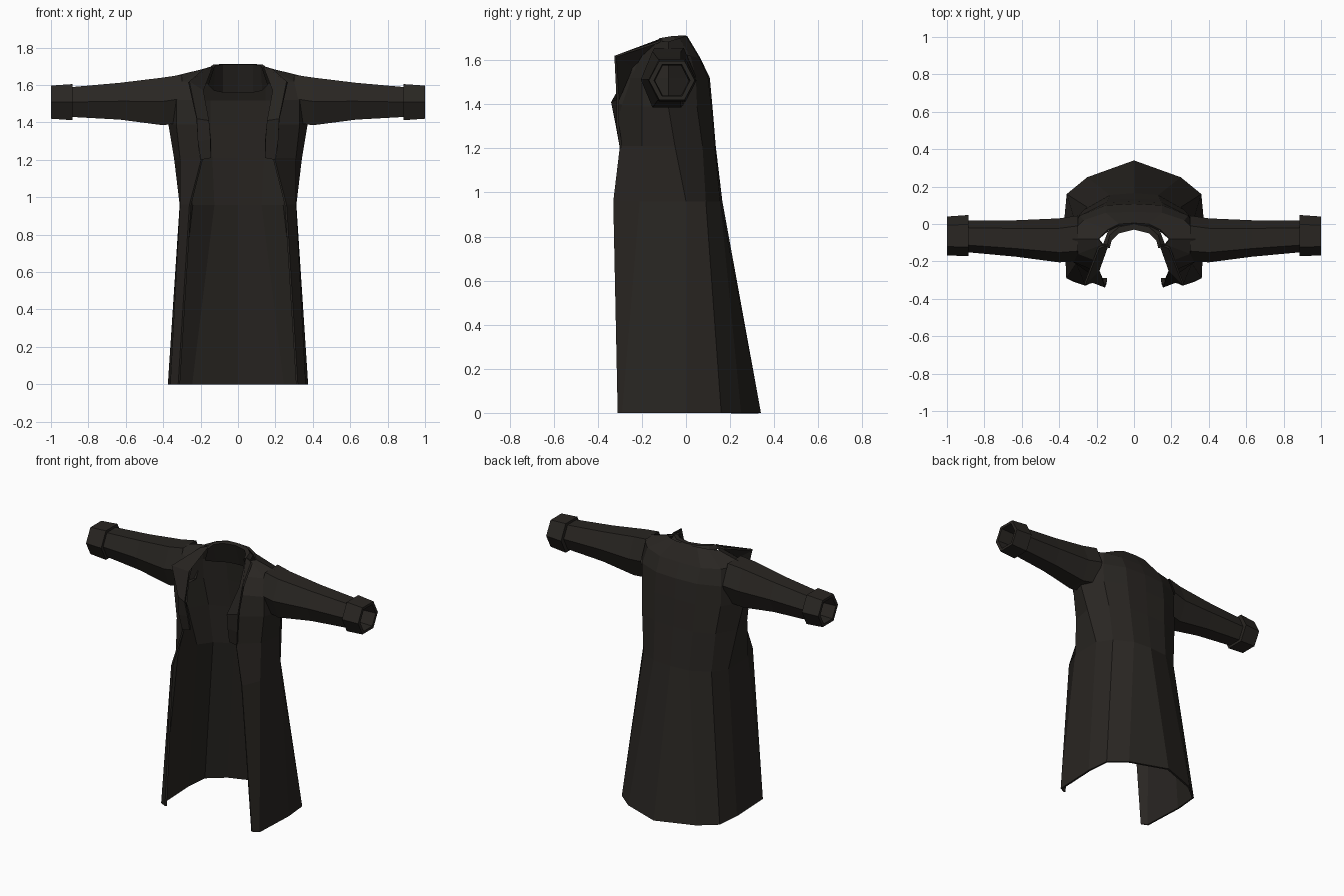
import bpy

mat = bpy.data.materials.new("dark_cloth")
mat.diffuse_color = (0.022, 0.019, 0.016, 1)


def loft(name, rows, closed=False, thick=0.0):
    """Skin rows of points with flat quads, then mirror to the other side."""
    n = len(rows[0])
    verts = [p for row in rows for p in row]
    faces = []
    for r in range(len(rows) - 1):
        for c in range(n if closed else n - 1):
            d = (c + 1) % n
            faces.append((r * n + c, (r + 1) * n + c, (r + 1) * n + d, r * n + d))
    me = bpy.data.meshes.new(name)
    me.from_pydata(verts, [], faces)
    me.materials.append(mat)
    ob = bpy.data.objects.new(name, me)
    bpy.context.collection.objects.link(ob)
    mir = ob.modifiers.new("mirror", 'MIRROR')
    mir.use_clip = True
    if thick:
        sol = ob.modifiers.new("thickness", 'SOLIDIFY')
        sol.thickness = thick
        sol.offset = -1
    return ob


def hexagon(x, y0, y1, z0, z1):
    """Flat-topped hexagon across the arm axis."""
    yc, zc, ry = (y0 + y1) / 2, (z0 + z1) / 2, (y1 - y0) / 2
    return [(x, y1, zc), (x, yc + ry * .55, z1), (x, yc - ry * .55, z1),
            (x, y0, zc), (x, yc - ry * .55, z0), (x, yc + ry * .55, z0)]


# Coat body: each ring runs from back centre round the side to the front edge
rings = [
    (0.00, [(0, .34), (.25, .25), (.36, .16), (.375, 0), (.362, -.29), (.32, -.31)]),
    (0.96, [(0, .165), (.13, .155), (.25, .09), (.312, 0), (.31, -.21), (.26, -.33)]),
    (1.21, [(0, .135), (.14, .13), (.27, .075), (.342, -.05), (.31, -.2), (.195, -.30)]),
    (1.39, [(0, .12), (.15, .115), (.29, .05), (.372, -.08), (.33, -.2), (.17, -.31)]),
    (1.52, [(0, .108), (.15, .10), (.29, .045), (.375, -.08), (.33, -.2), (.19, -.26)]),
]
rows = [[(x, y, z) for x, y in pts] for z, pts in rings]
# Shoulder line and neck
rows.append([(0, .065, 1.61), (.15, .06, 1.61), (.27, .02, 1.62),
             (.375, -.08, 1.64), (.30, -.16, 1.62), (.195, -.20, 1.62)])
rows.append([(0, .005, 1.71), (.08, 0, 1.71), (.14, -.03, 1.70),
             (.19, -.08, 1.685), (.17, -.11, 1.685), (.14, -.11, 1.70)])
loft("coat_body", rows, thick=0.012)

# Raised collar round the back of the neck
loft("collar", [
    [(0, .01, 1.69), (.08, 0, 1.69), (.14, -.04, 1.685), (.17, -.12, 1.68)],
    [(0, 0, 1.712), (.08, -.015, 1.712), (.13, -.06, 1.71), (.145, -.12, 1.70)],
    [(0, -.03, 1.71), (.08, -.05, 1.71), (.12, -.09, 1.705), (.13, -.13, 1.69)],
    [(0, .02, 1.56), (.08, .01, 1.56), (.13, -.04, 1.57), (.16, -.12, 1.60)],
])

# Folded lapels with tips standing off the chest
loft("lapel", [
    [(.20, -.30, 1.20), (.145, -.30, 1.21)],
    [(.215, -.315, 1.30), (.147, -.32, 1.31)],
    [(.22, -.315, 1.42), (.155, -.34, 1.41)],
    [(.26, -.325, 1.62), (.185, -.25, 1.57)],
    [(.185, -.13, 1.685), (.135, -.11, 1.70)],
], thick=0.012)
# Underside joining the lapel roll to the front edge
loft("lapel_facing", [
    [(.145, -.30, 1.21), (.21, -.29, 1.21)],
    [(.155, -.34, 1.41), (.20, -.29, 1.40)],
    [(.185, -.25, 1.57), (.21, -.235, 1.55)],
    [(.135, -.11, 1.70), (.17, -.13, 1.66)],
])

# Sleeves
loft("sleeve", [
    hexagon(.30, -.20, .045, 1.40, 1.655),
    hexagon(.40, -.205, .03, 1.385, 1.64),
    hexagon(.63, -.175, .02, 1.415, 1.612),
    hexagon(.90, -.15, .018, 1.43, 1.588),
], closed=True)

# Hollow turned-back cuffs
loft("cuff", [
    hexagon(.885, -.15, .02, 1.435, 1.585),
    hexagon(.885, -.172, .048, 1.412, 1.605),
    hexagon(1.0, -.168, .04, 1.42, 1.597),
    hexagon(1.0, -.145, .018, 1.437, 1.58),
    hexagon(.90, -.14, .012, 1.44, 1.575),
], closed=True)
